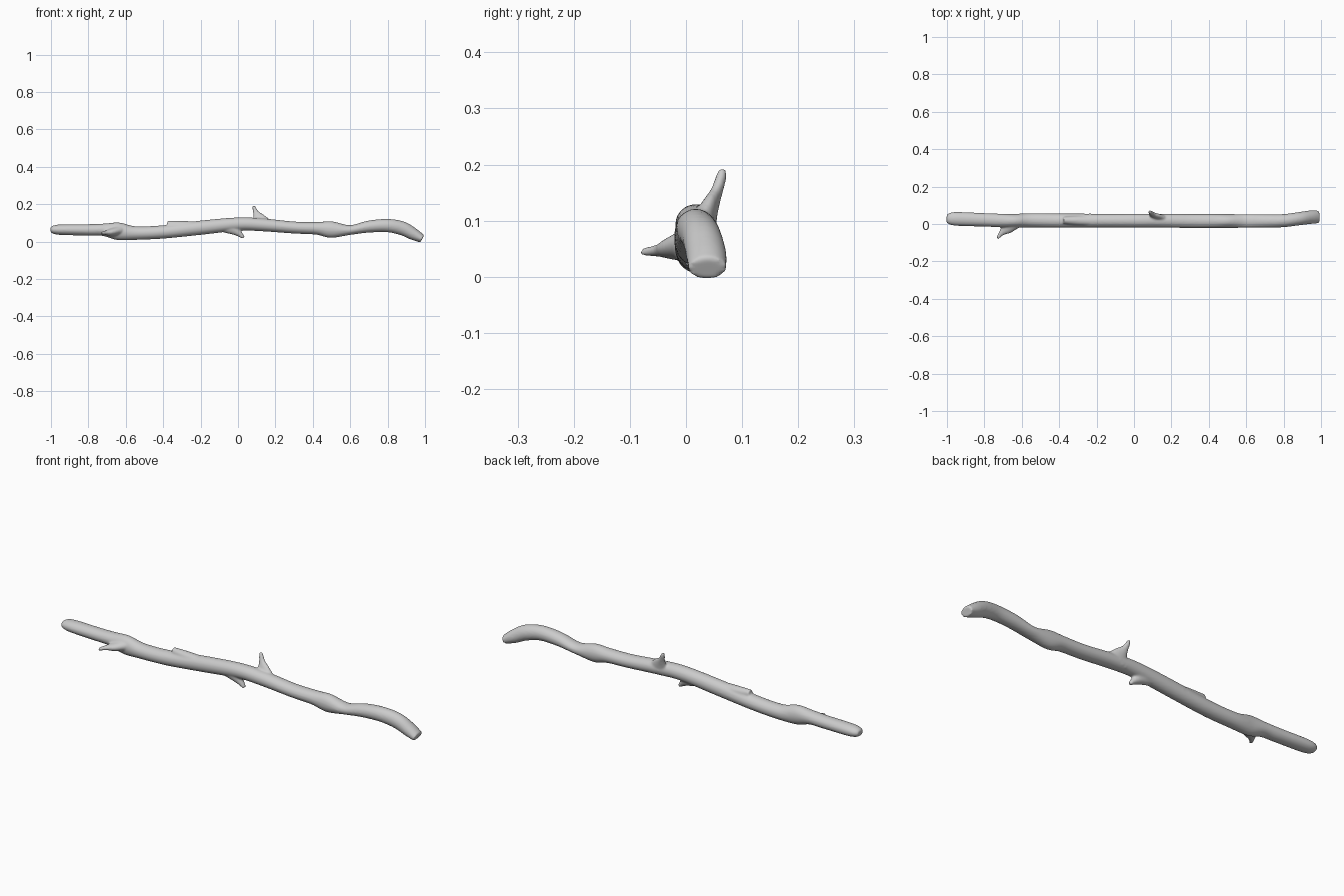
import bpy, bmesh, math
from mathutils import Vector


def catmull(a, b, c, d, t):
    return [0.5 * (2*q + (r-p)*t + (2*p - 5*q + 4*r - s)*t*t + (3*q - p - 3*r + s)*t**3)
            for p, q, r, s in zip(a, b, c, d)]


def tube(bm, keys, steps, sides=24):
    """Sweep an ellipse along keys of (x, y, z, side radius, up radius)."""
    rows = []
    n = len(keys)
    for i in range(n - 1):
        a, d = keys[max(i-1, 0)], keys[min(i+2, n-1)]
        rows += [catmull(a, keys[i], keys[i+1], d, k/steps) for k in range(steps)]
    rows.append(keys[-1])
    pts = [Vector(r[:3]) for r in rows]
    rings = []
    for i, r in enumerate(rows):
        tan = (pts[min(i+1, len(pts)-1)] - pts[max(i-1, 0)]).normalized()
        ref = Vector((0, 1, 0)) if abs(tan.y) < 0.8 else Vector((1, 0, 0))
        side = (ref - tan * ref.dot(tan)).normalized()
        up = side.cross(tan)
        ring = []
        for k in range(sides):
            t = 2 * math.pi * k / sides
            ring.append(bm.verts.new(pts[i] + side*math.cos(t)*r[3] + up*math.sin(t)*r[4]))
        rings.append(ring)
    for p, q in zip(rings, rings[1:]):
        for k in range(sides):
            m = (k + 1) % sides
            bm.faces.new((p[k], p[m], q[m], q[k]))
    bm.faces.new(rings[0][::-1])
    bm.faces.new(rings[-1])


bm = bmesh.new()

# main stick: x, centre y, top z, bottom z, half width
profile = [
    (-1.002, .030, .076, .050, .020), (-.985, .029, .086, .041, .031),
    (-.94, .027, .092, .035, .037), (-.8, .022, .093, .032, .036),
    (-.72, .019, .096, .030, .036), (-.64, .017, .102, .008, .037),
    (-.55, .020, .082, .009, .038), (-.4, .018, .087, .016, .038),
    (-.2, .018, .112, .036, .037), (0, .018, .129, .058, .037),
    (.13, .018, .124, .055, .037), (.3, .016, .107, .043, .037),
    (.42, .016, .105, .037, .037), (.5, .016, .108, .020, .037),
    (.6, .016, .088, .036, .036), (.7, .016, .112, .048, .036),
    (.8, .018, .121, .050, .035)]
keys = [(x, y, (t+b)/2, w, (t-b)/2) for x, y, t, b, w in profile]
# drooping right end with a slanted cut
keys += [(.88, .028, .070, .035, .037), (.94, .036, .039, .036, .032),
         (.985, .038, .015, .034, .022)]
tube(bm, keys, 6)

# upper twig, flared at the base
tube(bm, [(.125, .028, .085, .025, .065), (.112, .042, .122, .016, .038),
          (.098, .054, .150, .011, .018), (.088, .062, .175, .010, .011),
          (.083, .065, .192, .007, .007)], 5)
# lower thorn
tube(bm, [(-.05, .015, .085, .028, .045), (-.012, .012, .058, .022, .026),
          (.012, .010, .038, .015, .015), (.03, .009, .020, .010, .008)], 5)
# front twig
tube(bm, [(-.655, .010, .055, .050, .030), (-.68, -.022, .050, .034, .020),
          (-.705, -.045, .047, .017, .012), (-.722, -.066, .045, .010, .009),
          (-.729, -.079, .044, .006, .007)], 5)
# broken stub along the top
tube(bm, [(-.18, .014, .078, .028, .028), (-.29, .018, .085, .026, .025),
          (-.378, .020, .092, .018, .019)], 5)

mesh = bpy.data.meshes.new("stick")
bm.to_mesh(mesh)
bm.free()
stick = bpy.data.objects.new("stick", mesh)
bpy.context.collection.objects.link(stick)

# fuse everything into one skin and soften the joints
remesh = stick.modifiers.new("fuse", 'REMESH')
remesh.mode = 'VOXEL'
remesh.voxel_size = 0.005
remesh.use_smooth_shade = True
smooth = stick.modifiers.new("soften", 'SMOOTH')
smooth.factor = 0.5
smooth.iterations = 5
